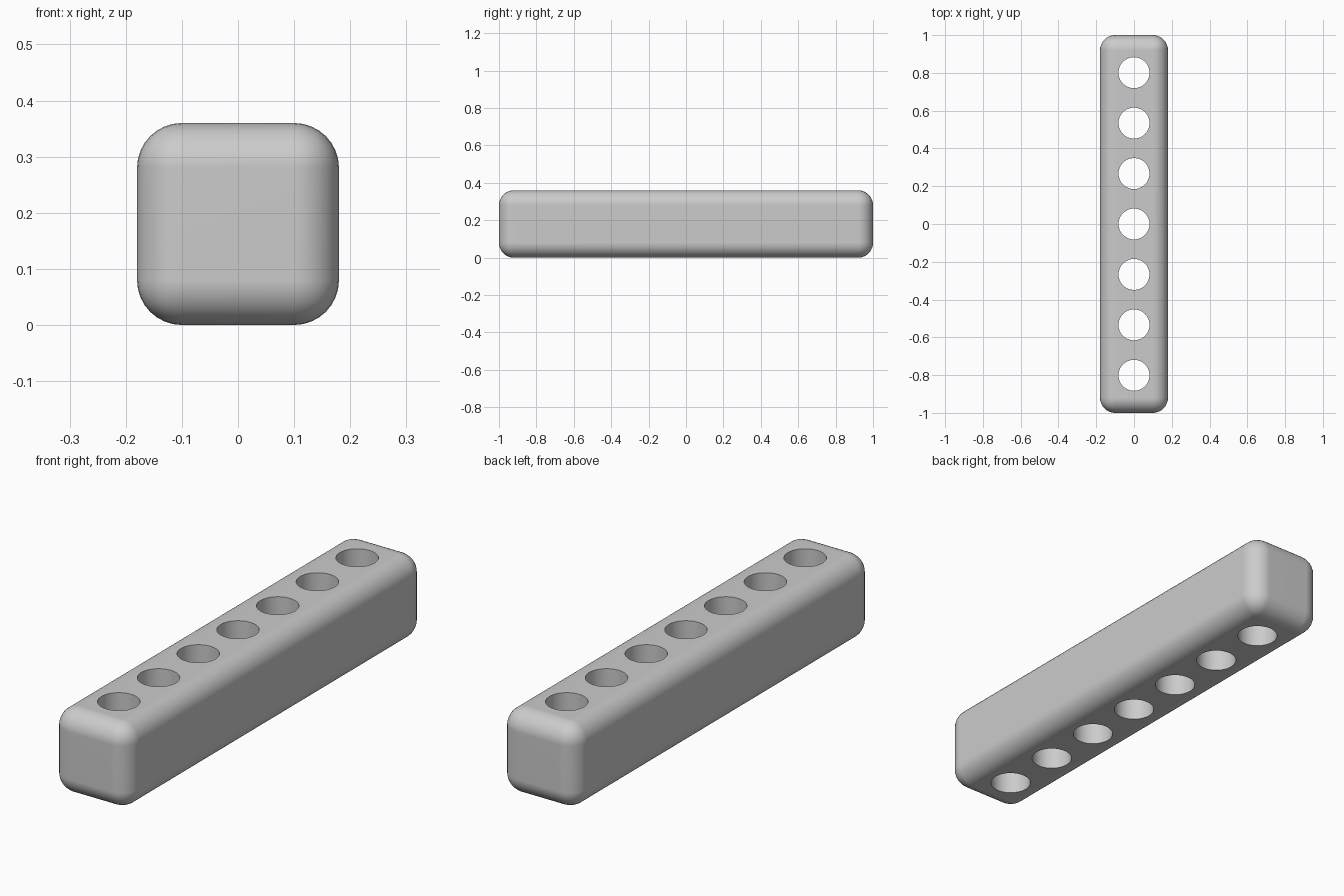
import bpy
import bmesh
import math
from mathutils import Matrix

WIDTH, LENGTH, ROUNDING = 0.36, 2.0, 0.08
HOLE_RADIUS, HOLE_COUNT, HOLE_SPACING = 0.082, 7, 0.267

if "Cube" in bpy.data.objects:
    bpy.data.objects.remove(bpy.data.objects["Cube"], do_unlink=True)

grey = bpy.data.materials.new("plain grey")
grey.use_nodes = True
grey.diffuse_color = (0.6, 0.6, 0.6, 1)
grey.node_tree.nodes["Principled BSDF"].inputs["Base Color"].default_value = (0.6, 0.6, 0.6, 1)


def make_object(name, bm):
    mesh = bpy.data.meshes.new(name)
    bm.to_mesh(mesh)
    bm.free()
    mesh.materials.append(grey)
    obj = bpy.data.objects.new(name, mesh)
    bpy.context.collection.objects.link(obj)
    return obj


# Square bar standing on the ground
bm = bmesh.new()
bmesh.ops.create_cube(bm, size=1, matrix=Matrix.Translation((0, 0, WIDTH / 2))
                      @ Matrix.Diagonal((WIDTH, LENGTH, WIDTH, 1)))
bar = make_object("drilled_bar", bm)

# Row of drills for the through holes
bm = bmesh.new()
for i in range(HOLE_COUNT):
    y = (i - (HOLE_COUNT - 1) / 2) * HOLE_SPACING
    bmesh.ops.create_cone(bm, cap_ends=True, segments=48, radius1=HOLE_RADIUS,
                          radius2=HOLE_RADIUS, depth=WIDTH * 2,
                          matrix=Matrix.Translation((0, y, WIDTH / 2)))
drills = make_object("hole_cutters", bm)
drills.hide_render = True

# Round all edges, then drill
bevel = bar.modifiers.new("rounded edges", "BEVEL")
bevel.width = ROUNDING
bevel.segments = 8
drill = bar.modifiers.new("holes", "BOOLEAN")
drill.operation = "DIFFERENCE"
drill.solver = "EXACT"
drill.object = drills

bpy.context.view_layer.objects.active = bar
bpy.ops.object.select_all(action="DESELECT")
bar.select_set(True)
for name in ("rounded edges", "holes"):
    bpy.ops.object.modifier_apply(modifier=name)
bpy.data.objects.remove(drills, do_unlink=True)

# Smooth rounding with crisp hole rims
bpy.ops.object.shade_smooth_by_angle(angle=math.radians(35))
normals = bar.modifiers.new("flat sides", "WEIGHTED_NORMAL")
normals.keep_sharp = True
